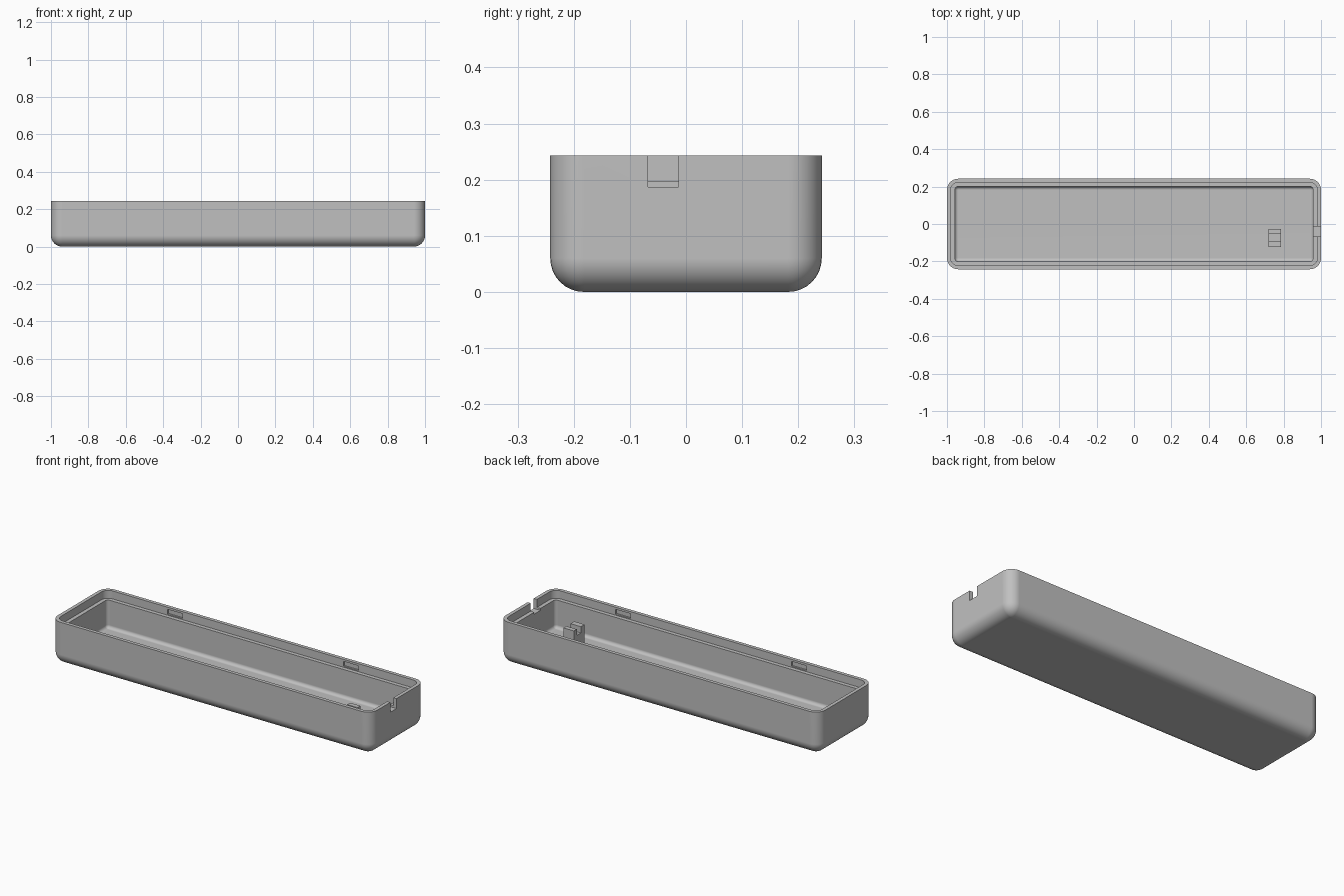
import bpy, bmesh
from math import sin, cos, pi
from mathutils import Vector

LENGTH, WIDTH, HEIGHT = 2.0, 0.484, 0.243
RADIUS, WALL, LIP = 0.06, 0.042, 0.02
LEDGE, FLOOR = 0.198, 0.04
STEPS = 8

cube = bpy.data.objects.get("Cube")
if cube:
    bpy.data.objects.remove(cube)

grey = bpy.data.materials.new("plain grey")
grey.use_nodes = True
colour = (0.53, 0.53, 0.53, 1)
grey.diffuse_color = colour
grey.node_tree.nodes["Principled BSDF"].inputs["Base Color"].default_value = colour


def add_object(name, bm):
    bmesh.ops.recalc_face_normals(bm, faces=bm.faces)
    mesh = bpy.data.meshes.new(name)
    bm.to_mesh(mesh)
    bm.free()
    mesh.materials.append(grey)
    obj = bpy.data.objects.new(name, mesh)
    bpy.context.collection.objects.link(obj)
    return obj


def box(name, low, high):
    low, high = Vector(low), Vector(high)
    bm = bmesh.new()
    bmesh.ops.create_cube(bm, size=1)
    for v in bm.verts:
        v.co = (low + high) / 2 + v.co * (high - low)
    return add_object(name, bm)


def ring(bm, inset, z):
    """Rounded rectangle whose corner shrinks with the inset."""
    verts = []
    r = max(RADIUS - inset, 0)
    cx, cy = LENGTH / 2 - inset - r, WIDTH / 2 - inset - r
    for k, (sx, sy) in enumerate(((1, 1), (-1, 1), (-1, -1), (1, -1))):
        for i in range(STEPS + 1):
            a = (k + i / STEPS) * pi / 2
            verts.append(bm.verts.new((sx * cx + r * cos(a), sy * cy + r * sin(a), z)))
    return verts


def select_only(obj):
    bpy.ops.object.select_all(action='DESELECT')
    obj.select_set(True)
    bpy.context.view_layer.objects.active = obj


def cut(obj, cutter):
    cutter.hide_render = True
    mod = obj.modifiers.new("cut", 'BOOLEAN')
    mod.operation = 'DIFFERENCE'
    mod.solver = 'EXACT'
    mod.object = cutter
    select_only(obj)
    bpy.ops.object.modifier_apply(modifier=mod.name)
    bpy.data.objects.remove(cutter)


# Tray profile: outer fillet, rim, stepped lip, inner wall, inner fillet
angles = [i / STEPS * pi / 2 for i in range(STEPS + 1)]
profile = [(RADIUS * (1 - sin(a)), RADIUS * (1 - cos(a))) for a in angles]
profile += [(0, HEIGHT), (LIP, HEIGHT), (LIP, LEDGE), (WALL, LEDGE)]
inner = RADIUS - WALL
profile += [(WALL + inner * (1 - cos(a)), FLOOR + inner * (1 - sin(a))) for a in angles]

bm = bmesh.new()
rings = [ring(bm, inset, z) for inset, z in profile]
count = len(rings[0])
for lower, upper in zip(rings, rings[1:]):
    for i in range(count):
        j = (i + 1) % count
        bm.faces.new((lower[i], lower[j], upper[j], upper[i]))
bm.faces.new(rings[0])
bm.faces.new(rings[-1])
bmesh.ops.remove_doubles(bm, verts=bm.verts, dist=0.0001)
tray = add_object("tray", bm)

# Cable notch in the left end
cut(tray, box("notch_cutter", (0.9, -0.068, 0.187), (1.1, -0.013, 0.3)))

# Snap recesses in the inner faces of the lip
lip_y = WIDTH / 2 - LIP
for x in (-0.55, 0.55):
    for side in (-1, 1):
        ys = sorted((side * (lip_y - 0.01), side * (lip_y + 0.01)))
        cut(tray, box("recess_cutter", (x - 0.047, ys[0], 0.204), (x + 0.047, ys[1], 0.231)))

select_only(tray)
bpy.ops.object.shade_smooth_by_angle(angle=pi / 6)
weighted = tray.modifiers.new("weighted normals", 'WEIGHTED_NORMAL')
weighted.keep_sharp = True

# Cable clamp: a block with a slot across its top
clamp = box("cable_clamp", (0.72, -0.123, FLOOR - 0.01), (0.785, -0.027, 0.15))
cut(clamp, box("slot_cutter", (0.6, -0.09, 0.115), (0.9, -0.053, 0.2)))
